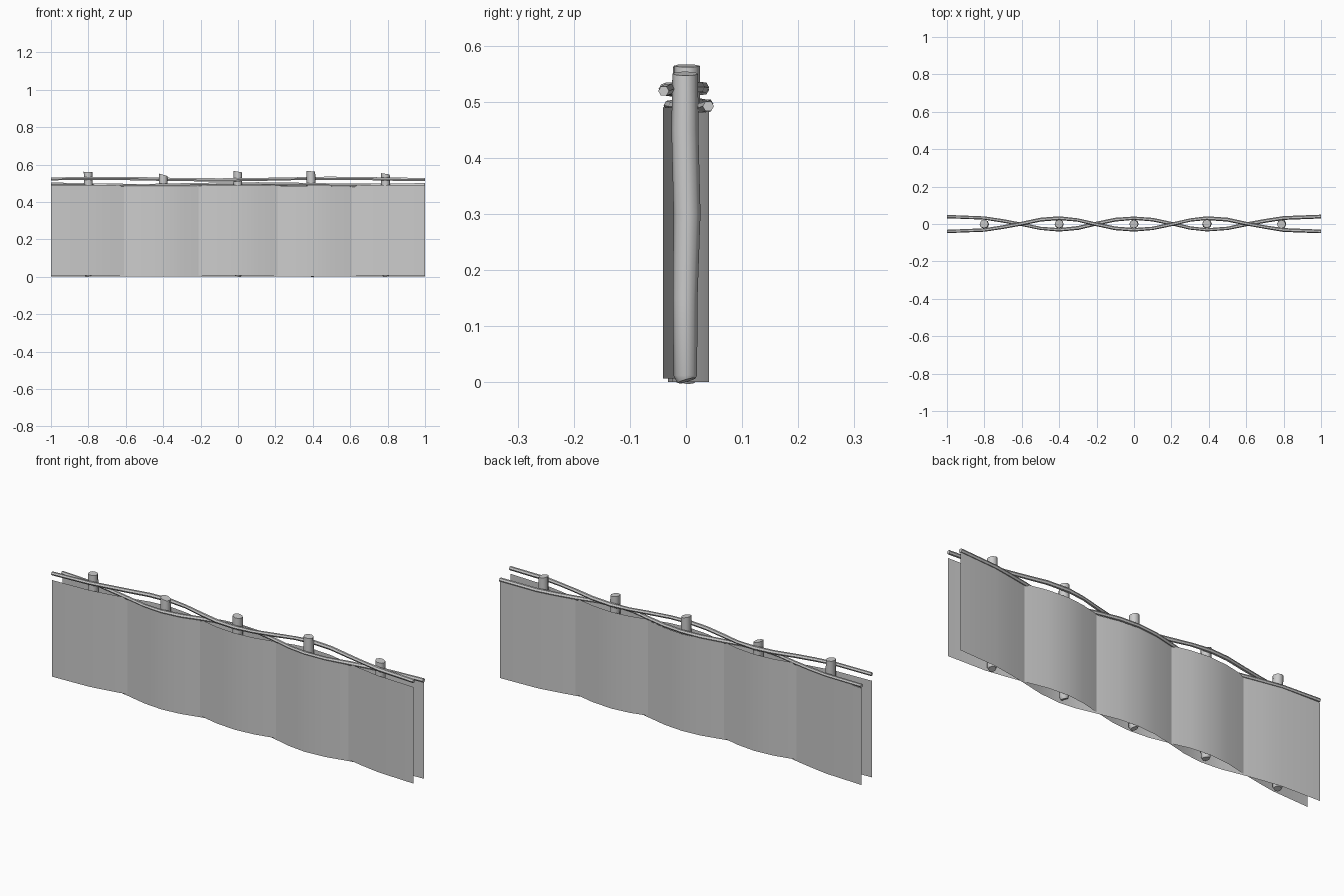
import bpy, bmesh, math, random
from mathutils import Vector

random.seed(4)
cube = bpy.data.objects.get("Cube")
if cube:
    bpy.data.objects.remove(cube)

# One plain grey for the whole fence
grey = bpy.data.materials.new("weathered_grey")
grey.use_nodes = True
colour = (0.6, 0.6, 0.6, 1)
grey.diffuse_color = colour
grey.node_tree.nodes["Principled BSDF"].inputs["Base Color"].default_value = colour


def finish(bm, name, angle):
    mesh = bpy.data.meshes.new(name)
    bm.to_mesh(mesh)
    bm.free()
    obj = bpy.data.objects.new(name, mesh)
    bpy.context.collection.objects.link(obj)
    mesh.materials.append(grey)
    bpy.ops.object.select_all(action="DESELECT")
    obj.select_set(True)
    bpy.context.view_layer.objects.active = obj
    bpy.ops.object.shade_smooth_by_angle(angle=math.radians(angle))
    return obj


def tube(name, centres, radii, sides, up, cap_tilt=0.0):
    """Skin rings of vertices along a path; up is the first ring axis."""
    bm = bmesh.new()
    rings = []
    for i, (c, r) in enumerate(zip(centres, radii)):
        along = (centres[min(i + 1, len(centres) - 1)] - centres[max(i - 1, 0)]).normalized()
        side = along.cross(up).normalized()
        top = side.cross(along)
        ring = []
        for k in range(sides):
            a = math.tau * k / sides
            p = c + r * (math.cos(a) * side + math.sin(a) * top)
            if i == len(centres) - 1:
                p += along * cap_tilt * math.cos(a)
            ring.append(bm.verts.new(p))
        rings.append(ring)
    for a, b in zip(rings, rings[1:]):
        for k in range(sides):
            n = (k + 1) % sides
            bm.faces.new((a[k], a[n], b[n], b[k]))
    bm.faces.new(rings[0][::-1])
    bm.faces.new(rings[-1])
    bmesh.ops.recalc_face_normals(bm, faces=bm.faces)
    return finish(bm, name, 50)


# Weave line, weaving round the stakes and crossing between them
WEAVE = [(-1, .041), (-.8, .033), (-.7, .017), (-.61, 0), (-.5, -.024), (-.4, -.032),
         (-.3, -.022), (-.21, 0), (-.1, .024), (0, .032), (.1, .024), (.21, 0),
         (.3, -.022), (.39, -.032), (.5, -.024), (.61, 0), (.7, .017), (.8, .033), (1, .041)]

# Two woven panels, mirrored across the fence line, each with a twig along the top
for name, sign, bottom, top, twig_z in (("back_woven", 1, 0, .485, .493),
                                        ("front_woven", -1, .007, .49, .522)):
    bm = bmesh.new()
    columns = [[bm.verts.new((x, sign * y, z)) for z in (bottom, top)] for x, y in WEAVE]
    for a, b in zip(columns, columns[1:]):
        bm.faces.new((a[0], b[0], b[1], a[1]))
    finish(bm, name + "_panel", 40)

    path = [Vector((x, sign * y * .97, twig_z + .004 * math.sin(5 * x + sign)))
            for x, y in WEAVE]
    radii = [.0095 + random.uniform(-.001, .001) for _ in path]
    tube(name + "_top_twig", path, radii, 6, Vector((0, 0, 1)))

# Upright stakes with slanted cut tops
for i, (x, top, tilt) in enumerate(((-.8, .56, .002), (-.4, .545, .007), (0, .562, .004),
                                    (.39, .564, .003), (.79, .55, .004))):
    heights = [.003, .012, .15, .3, .45, top]
    radii = [.017, .021, .022, .024, .024, .023]
    path = [Vector((x + random.uniform(-.002, .002), random.uniform(-.002, .002), z))
            for z in heights]
    tube("stake_%d" % (i + 1), path, radii, 8, Vector((0, 1, 0)), tilt)
